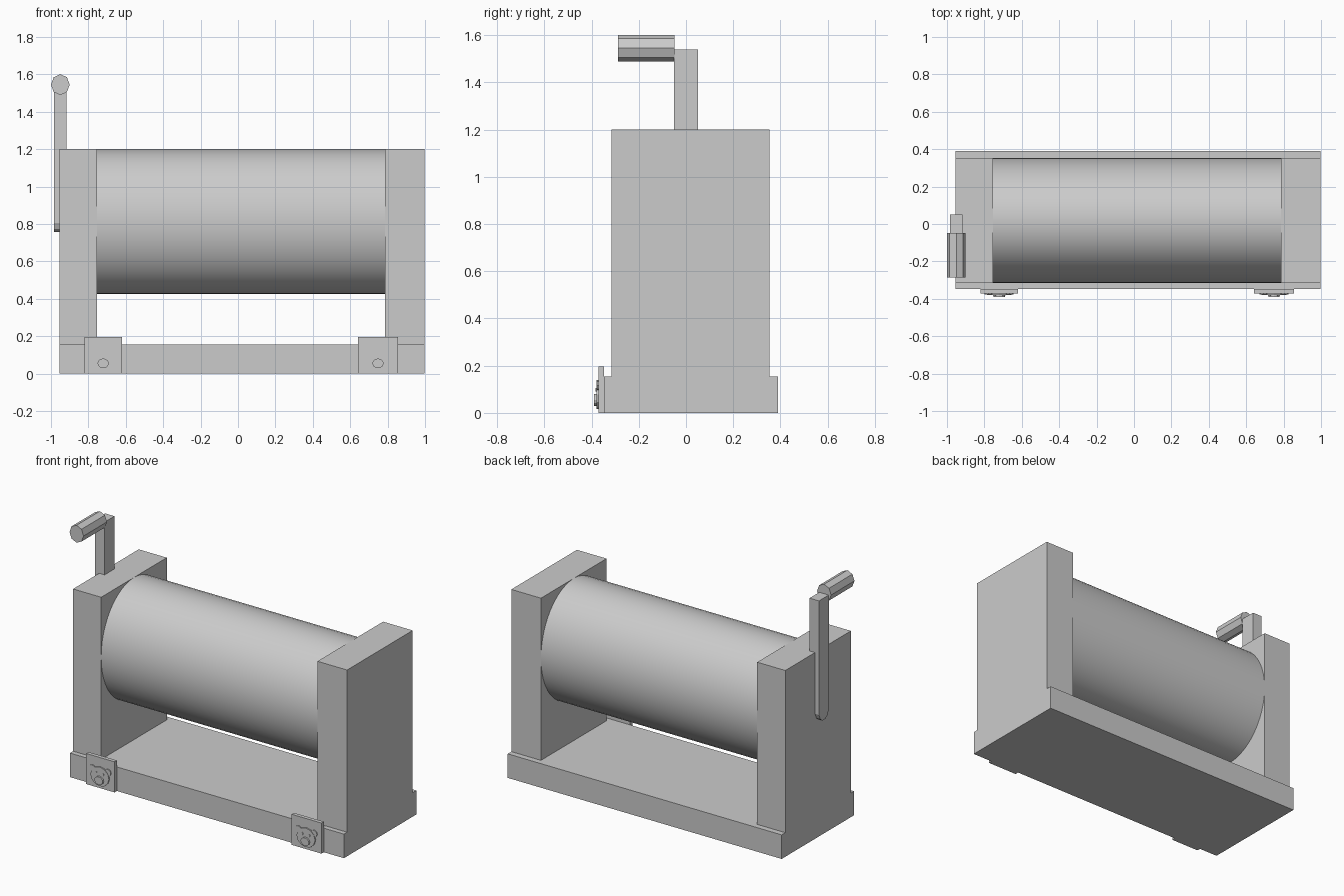
import bpy, bmesh, math
from mathutils import Vector

cube = bpy.data.objects.get("Cube")
if cube:
    bpy.data.objects.remove(cube, do_unlink=True)

grey = bpy.data.materials.new("plain_grey")
grey.use_nodes = True
colour = (0.6, 0.6, 0.6, 1)
grey.diffuse_color = colour
grey.node_tree.nodes["Principled BSDF"].inputs["Base Color"].default_value = colour


def prism(name, points, offset):
    """Extrude a planar outline along an offset vector."""
    bm = bmesh.new()
    face = bm.faces.new([bm.verts.new(p) for p in points])
    extruded = bmesh.ops.extrude_face_region(bm, geom=[face])["geom"]
    verts = [g for g in extruded if isinstance(g, bmesh.types.BMVert)]
    bmesh.ops.translate(bm, verts=verts, vec=Vector(offset))
    bmesh.ops.recalc_face_normals(bm, faces=bm.faces)
    mesh = bpy.data.meshes.new(name)
    bm.to_mesh(mesh)
    bm.free()
    mesh.materials.append(grey)
    obj = bpy.data.objects.new(name, mesh)
    bpy.context.collection.objects.link(obj)
    return obj


def box(name, x0, x1, y0, y1, z0, z1):
    outline = [(x0, y0, z0), (x1, y0, z0), (x1, y1, z0), (x0, y1, z0)]
    return prism(name, outline, (0, 0, z1 - z0))


def ring(ru, rv, count):
    """Ellipse points, starting at the top."""
    angles = [math.tau * i / count for i in range(count)]
    return [(ru * math.sin(a), rv * math.cos(a)) for a in angles]


def disc(name, x, z, rx, rz, y0, y1, count):
    outline = [(x + u, y0, z + v) for u, v in ring(rx, rz, count)]
    return prism(name, outline, (0, y1 - y0, 0))


# Base and the two end posts
box("base", -0.955, 0.998, -0.347, 0.39, 0, 0.155)
box("right_post", -0.955, -0.755, -0.315, 0.353, 0.155, 1.2)
box("left_post", 0.787, 0.998, -0.315, 0.353, 0.155, 1.2)

# Oval drum between the posts
drum = prism("drum", [(-0.77, 0.019 + u, 0.813 + v) for u, v in ring(0.334, 0.387, 48)],
             (1.57, 0, 0))
bpy.context.view_layer.objects.active = drum
drum.select_set(True)
bpy.ops.object.shade_smooth_by_angle(angle=math.radians(30))
drum.select_set(False)

# Crank arm with a rounded lower end, and its eight-sided grip
half = [(0.05, 1.54), (0.05, 0.805), (0.036, 0.772), (0.015, 0.756)]
outline = half + [(-y, z) for y, z in reversed(half)]
prism("crank_arm", [(-0.983, y, z) for y, z in outline], (0.067, 0, 0))
disc("crank_grip", -0.95, 1.545, 0.05, 0.056, -0.287, -0.049, 8)

# Front plates, each with a small raised animal face
for side, x0, x1 in (("right", -0.822, -0.62), ("left", 0.642, 0.855)):
    mid = (x0 + x1) / 2
    box(side + "_plate", x0, x1, -0.371, -0.347, 0, 0.197)
    disc(side + "_face", mid, 0.078, 0.066, 0.062, -0.379, -0.37, 12)
    disc(side + "_muzzle", mid, 0.055, 0.03, 0.026, -0.39, -0.378, 12)
    for sign in (-1, 1):
        disc(side + "_ear", mid + sign * 0.056, 0.117, 0.022, 0.022, -0.377, -0.37, 8)
        disc(side + "_eye", mid + sign * 0.025, 0.098, 0.008, 0.008, -0.383, -0.378, 8)
